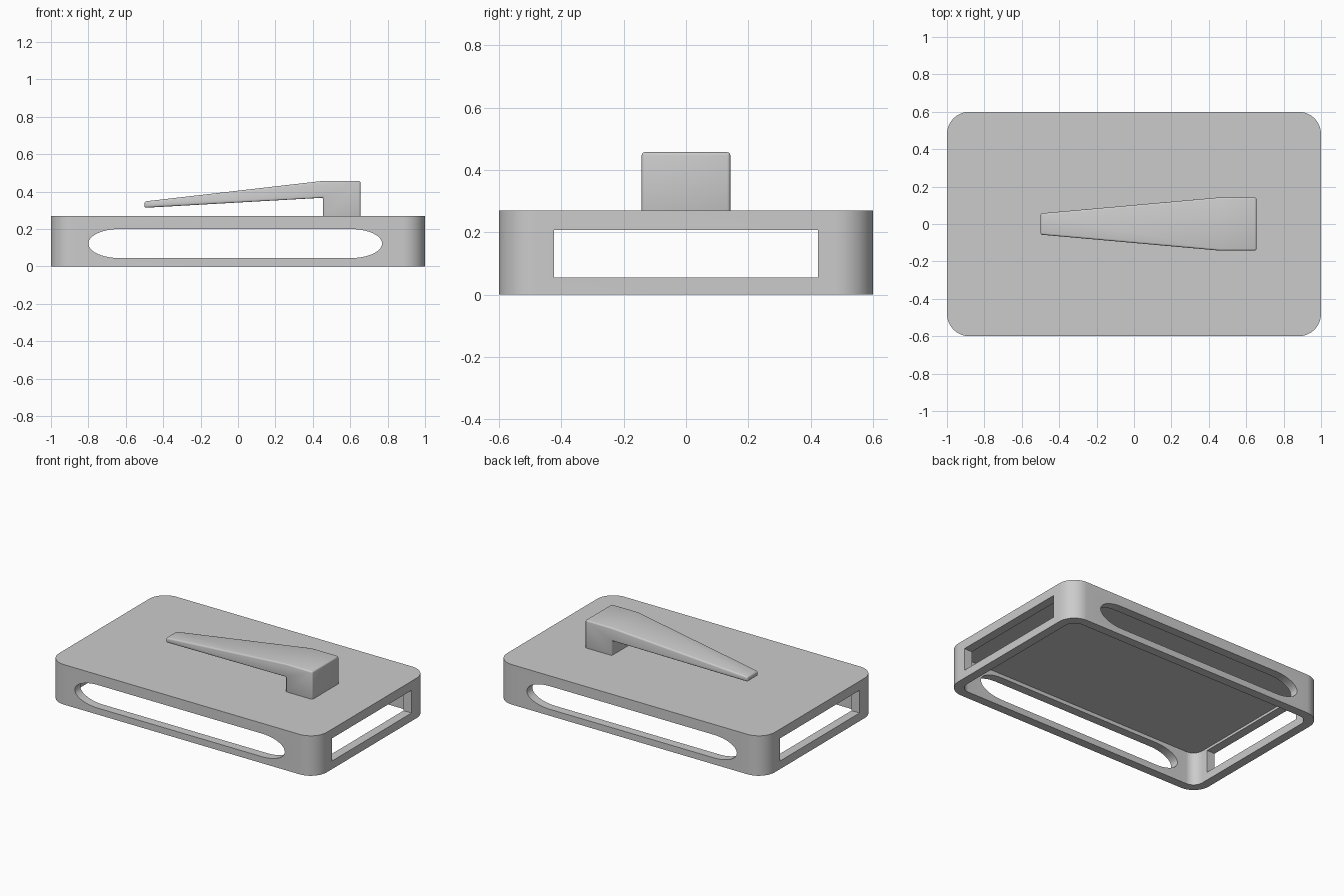
import bpy, bmesh, math

if "Cube" in bpy.data.objects:
    bpy.data.objects.remove(bpy.data.objects["Cube"])

grey = bpy.data.materials.new("plain grey")
grey.diffuse_color = (0.6, 0.6, 0.6, 1)
grey.use_nodes = True
grey.node_tree.nodes["Principled BSDF"].inputs["Base Color"].default_value = grey.diffuse_color


def prism(name, pts, offset):
    """Extrude a closed outline of 3D points by an offset."""
    bm = bmesh.new()
    face = bm.faces.new([bm.verts.new(p) for p in pts])
    new = bmesh.ops.extrude_face_region(bm, geom=[face])["geom"]
    verts = [g for g in new if isinstance(g, bmesh.types.BMVert)]
    bmesh.ops.translate(bm, verts=verts, vec=offset)
    bmesh.ops.recalc_face_normals(bm, faces=bm.faces)
    mesh = bpy.data.meshes.new(name)
    bm.to_mesh(mesh)
    bm.free()
    mesh.materials.append(grey)
    obj = bpy.data.objects.new(name, mesh)
    bpy.context.collection.objects.link(obj)
    return obj


def rounded(hx, hy, rx, ry, steps=12):
    """Rounded rectangle outline with elliptical corners."""
    pts = []
    for q, (sx, sy) in enumerate([(1, 1), (-1, 1), (-1, -1), (1, -1)]):
        for i in range(steps + 1):
            a = (q + i / steps) * math.pi / 2
            pts.append((sx * (hx - rx) + rx * math.cos(a), sy * (hy - ry) + ry * math.sin(a)))
    return pts


def activate(obj):
    bpy.ops.object.select_all(action="DESELECT")
    obj.select_set(True)
    bpy.context.view_layer.objects.active = obj


# Tray body, open underneath
body = prism("case_body", [(x, y, 0) for x, y in rounded(1, 0.6, 0.12, 0.12)], (0, 0, 0.27))

# Cavity, long rounded slots front and back, rectangular windows at both ends
slot = rounded(0.785, 0.078, 0.17, 0.0779)
window = [(-1.2, -0.424, 0.055), (-1.2, 0.424, 0.055), (-1.2, 0.424, 0.208), (-1.2, -0.424, 0.208)]
cutters = [
    prism("cavity_cutter", [(x, y, -0.1) for x, y in rounded(0.94, 0.54, 0.07, 0.07)], (0, 0, 0.325)),
    prism("slot_cutter", [(x - 0.015, -0.8, z + 0.122) for x, z in slot], (0, 1.6, 0)),
    prism("window_cutter", window, (2.4, 0, 0)),
]
activate(body)
for cutter in cutters:
    mod = body.modifiers.new("cut", "BOOLEAN")
    mod.operation = "DIFFERENCE"
    mod.solver = "EXACT"
    mod.object = cutter
    bpy.ops.object.modifier_apply(modifier=mod.name)
    bpy.data.objects.remove(cutter)
bpy.ops.object.shade_smooth_by_angle(angle=math.radians(30))

# Clip: side profile extruded across y, then narrowed toward the tip
profile = [(0.655, 0.26), (0.655, 0.457), (0.455, 0.457), (-0.5, 0.347),
           (-0.5, 0.313), (0.455, 0.367), (0.455, 0.26)]
clip = prism("clip", [(x, -0.142, z) for x, z in profile], (0, 0.284, 0))
for v in clip.data.vertices:
    if v.co.x < 0:
        v.co.y *= 0.4
activate(clip)
bev = clip.modifiers.new("soft edges", "BEVEL")
bev.width = 0.01
bev.segments = 3
bev.angle_limit = math.radians(30)
bpy.ops.object.modifier_apply(modifier=bev.name)
bpy.ops.object.shade_smooth_by_angle(angle=math.radians(35))
